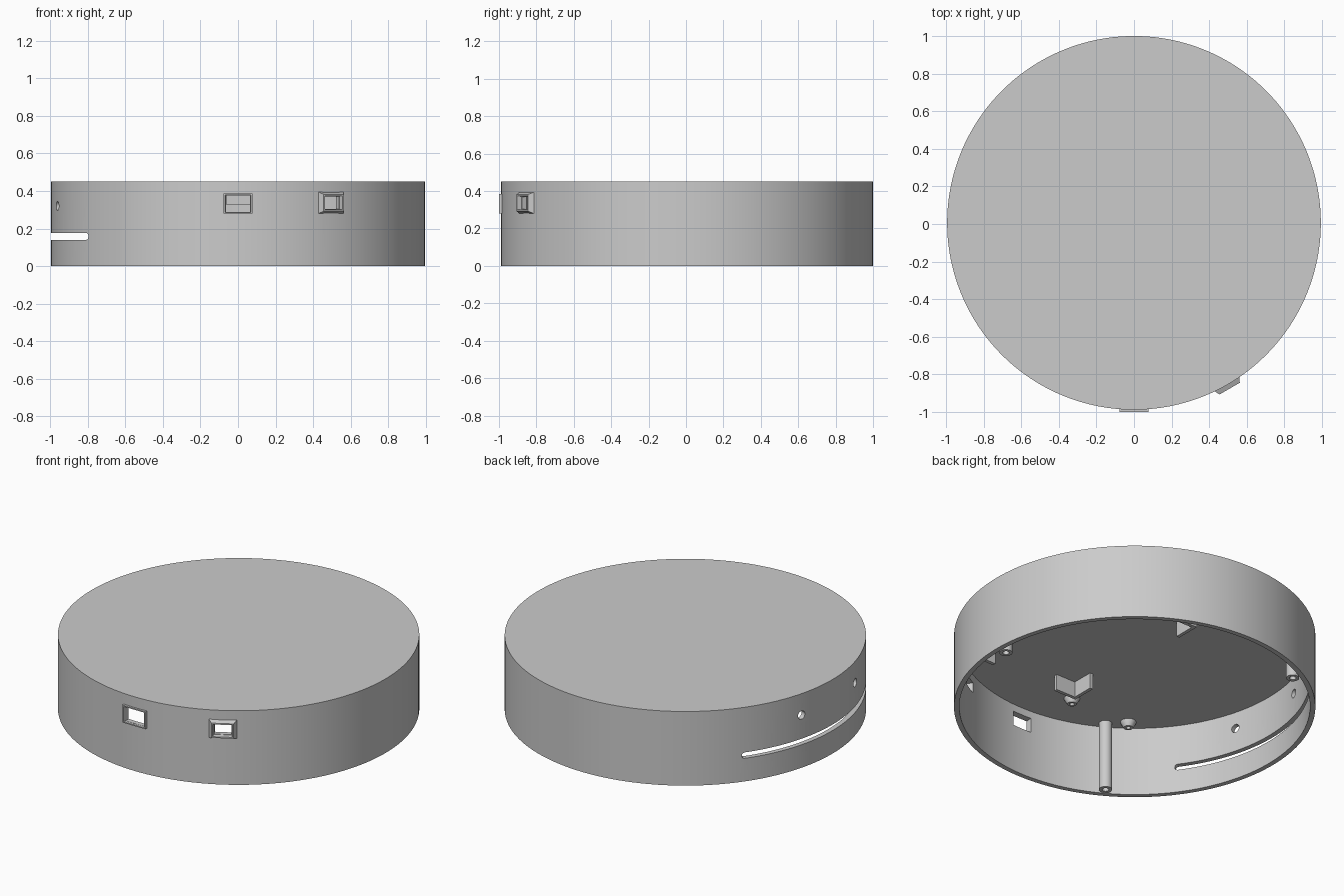
import bpy
import bmesh
import math
from mathutils import Matrix, Vector

old = bpy.data.objects.get("Cube")
if old:
    bpy.data.objects.remove(old, do_unlink=True)

OUTER, INNER = 0.994, 0.965      # wall radii
TOP, CEILING = 0.45, 0.42        # lid heights
SHIFT = Vector((0, 0.006, 0))    # drum axis

grey = bpy.data.materials.new("light_grey")
grey.use_nodes = True
grey.diffuse_color = (0.6, 0.6, 0.6, 1)
grey.node_tree.nodes["Principled BSDF"].inputs["Base Color"].default_value = (0.6, 0.6, 0.6, 1)


def finish(bm, name, matrix=Matrix()):
    bmesh.ops.remove_doubles(bm, verts=bm.verts, dist=1e-5)
    bmesh.ops.recalc_face_normals(bm, faces=bm.faces)
    bm.transform(Matrix.Translation(SHIFT) @ matrix)
    mesh = bpy.data.meshes.new(name)
    bm.to_mesh(mesh)
    bm.free()
    mesh.materials.append(grey)
    obj = bpy.data.objects.new(name, mesh)
    bpy.context.collection.objects.link(obj)
    return obj


def activate(obj):
    bpy.ops.object.select_all(action='DESELECT')
    obj.select_set(True)
    bpy.context.view_layer.objects.active = obj


def smooth(obj):
    activate(obj)
    bpy.ops.object.shade_smooth_by_angle(angle=math.radians(30))


def lathe(name, profile, sides, x=0, y=0):
    bm = bmesh.new()
    verts = [bm.verts.new((r, 0, z)) for r, z in profile]
    edges = [bm.edges.new(pair) for pair in zip(verts, verts[1:])]
    bmesh.ops.spin(bm, geom=verts + edges, axis=(0, 0, 1), cent=(0, 0, 0),
                   angle=math.tau, steps=sides, use_merge=True)
    return finish(bm, name, Matrix.Translation((x, y, 0)))


def loft(name, loops, matrix=Matrix(), closed=False):
    """Bridge successive loops of four points, capping or joining the ends."""
    bm = bmesh.new()
    rings = [[bm.verts.new(p) for p in loop] for loop in loops]
    pairs = list(zip(rings, rings[1:]))
    if closed:
        pairs.append((rings[-1], rings[0]))
    else:
        bm.faces.new(rings[0])
        bm.faces.new(rings[-1])
    for a, b in pairs:
        for i in range(4):
            j = (i + 1) % 4
            bm.faces.new((a[i], a[j], b[j], b[i]))
    return finish(bm, name, matrix)


def rect(radius, w, h, z):
    """Rectangle of half sizes w, h facing outward at a radius."""
    return [(radius, -w, z - h), (radius, w, z - h), (radius, w, z + h), (radius, -w, z + h)]


def turn(degrees):
    return Matrix.Rotation(math.radians(degrees), 4, 'Z')


def polar(radius, degrees):
    a = math.radians(degrees)
    return radius * math.cos(a), radius * math.sin(a)


def box(name, x0, x1, y0, y1, z0, z1):
    ends = [[(x0, y0, z), (x1, y0, z), (x1, y1, z), (x0, y1, z)] for z in (z0, z1)]
    return loft(name, ends)


# Drum shell, open at the bottom
shell = lathe("drum_shell", [(0, TOP), (OUTER, TOP), (OUTER, 0), (INNER, 0),
                             (INNER, CEILING), (0, CEILING)], 160)

# Cutters: two windows, two round holes, one long slot
cutters = [
    loft("window_cutter", [rect(0.9, 0.064, 0.044, 0.332), rect(1.1, 0.064, 0.044, 0.332)], turn(-90)),
    loft("port_cutter", [rect(0.9, 0.047, 0.032, 0.337), rect(1.1, 0.047, 0.032, 0.337)], turn(-60)),
]
for angle in (165, 195):
    hole = lathe("hole_cutter", [(0, -0.1), (0.025, -0.1), (0.025, 0.1), (0, 0.1)], 24)
    x, y = polar(0.98, angle)
    hole.data.transform(Matrix.Translation(-SHIFT))
    hole.data.transform(Matrix.Translation(SHIFT + Vector((x, y, 0.32))) @ turn(angle)
                        @ Matrix.Rotation(math.pi / 2, 4, 'Y'))
    cutters.append(hole)

half_arc, slot_r, slot_z = math.radians(36.8), 0.018, 0.158
cap = [half_arc - slot_r * (1 - math.sin(math.pi / 2 * k / 6)) for k in range(6, 0, -1)]
body = [(half_arc - slot_r) * (1 - k / 24) for k in range(49)]
stations = [a - 0.0002 for a in cap] + body + [-a + 0.0002 for a in reversed(cap)]
slot_loops = []
for a in stations:
    over = max(0, abs(a) - (half_arc - slot_r))
    h = math.sqrt(max(slot_r ** 2 - over ** 2, 1e-6))
    c, s = math.cos(a), math.sin(a)
    slot_loops.append([(r * c, r * s, slot_z + k * h)
                       for r, k in ((0.9, -1), (1.1, -1), (1.1, 1), (0.9, 1))])
cutters.append(loft("slot_cutter", slot_loops, turn(180)))

for cutter in cutters:
    cutter.hide_render = True
    mod = shell.modifiers.new("cut", 'BOOLEAN')
    mod.operation = 'DIFFERENCE'
    mod.solver = 'EXACT'
    mod.object = cutter
    activate(shell)
    bpy.ops.object.modifier_apply(modifier=mod.name)
for cutter in cutters:
    bpy.data.objects.remove(cutter, do_unlink=True)
smooth(shell)

# Window frame at the front and tapered port frame beside it
z = 0.332
loft("window_frame", [rect(0.975, 0.077, 0.053, z), rect(1.006, 0.077, 0.053, z),
                      rect(1.006, 0.068, 0.046, z), rect(0.975, 0.064, 0.044, z)],
     turn(-90), closed=True)
z = 0.337
loft("port_frame", [rect(0.972, 0.077, 0.057, z), rect(0.99, 0.077, 0.057, z),
                    rect(1.018, 0.062, 0.045, z), rect(1.018, 0.054, 0.037, z),
                    rect(0.972, 0.047, 0.032, z)], turn(-60), closed=True)

# Screw posts running the full height
for angle in (0, 120, 240):
    smooth(lathe("screw_post", [(0, 0.43), (0.036, 0.43), (0.036, 0), (0.018, 0),
                                (0.018, 0.1), (0, 0.1)], 32, *polar(0.925, angle)))

# Short tapered bosses under the lid
for x in (-0.55, -0.145):
    smooth(lathe("lid_boss", [(0, 0.43), (0.044, 0.43), (0.044, 0.418), (0.026, 0.385),
                              (0.013, 0.385), (0.013, 0.415), (0, 0.415)], 24, x, -0.71))

# Corner brackets under the lid
LENGTH, THICK, DROP = 0.15, 0.02, 0.325
for x, dx in ((-0.06, 1), (0.68, -1)):
    for y, dy in ((-0.58, 1), (0.46, -1)):
        box("bracket_side", x, x + dx * THICK, y, y + dy * LENGTH, DROP, 0.43)
        box("bracket_end", x + dx * THICK, x + dx * LENGTH, y, y + dy * THICK, DROP, 0.43)
